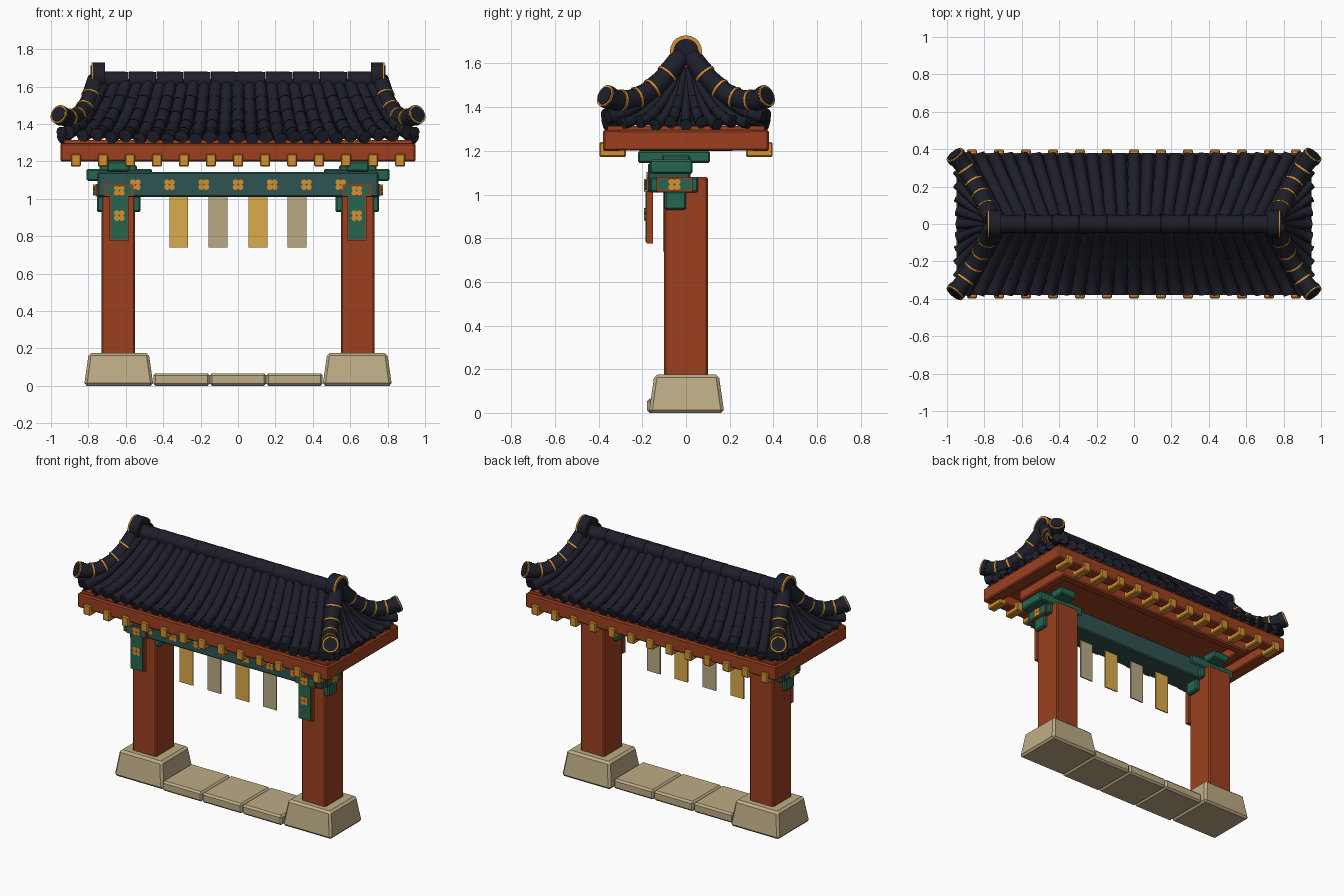
import bpy, bmesh, math
from mathutils import Vector, Matrix
from mathutils.geometry import interpolate_bezier

if "Cube" in bpy.data.objects:
    bpy.data.objects.remove(bpy.data.objects["Cube"])


def material(name, r, g, b):
    m = bpy.data.materials.new(name)
    m.diffuse_color = [((c / 255 + 0.055) / 1.055) ** 2.4 for c in (r, g, b)] + [1]
    m.use_nodes = True
    m.node_tree.nodes["Principled BSDF"].inputs["Base Color"].default_value = m.diffuse_color
    return m


TILE = material("dark_tile", 29, 30, 41)
RED = material("red_wood", 156, 64, 31)
GREEN = material("green_paint", 38, 102, 80)
TEAL = material("teal_beam", 47, 84, 81)
GOLD = material("gold_trim", 212, 144, 48)
YELLOW = material("yellow_cloth", 218, 172, 74)
TAN = material("tan_cloth", 188, 170, 132)
STONE = material("pale_stone", 190, 172, 134)


def finish(name, bm, mat, smooth=False):
    bmesh.ops.recalc_face_normals(bm, faces=bm.faces[:])
    me = bpy.data.meshes.new(name)
    bm.to_mesh(me)
    bm.free()
    me.materials.append(mat)
    ob = bpy.data.objects.new(name, me)
    bpy.context.collection.objects.link(ob)
    if smooth:
        bpy.ops.object.select_all(action='DESELECT')
        ob.select_set(True)
        bpy.context.view_layer.objects.active = ob
        bpy.ops.object.shade_smooth_by_angle(angle=math.radians(40))
    return ob


def box(name, x, y, z, mat, bevel=0.008, taper=0.0):
    """Bevelled box from (min, max) ranges; taper pulls the top in."""
    bm = bmesh.new()
    bmesh.ops.create_cube(bm, size=1)
    for v in bm.verts:
        top = v.co.z > 0
        for i, r in enumerate((x, y, z)):
            s = 1 if v.co[i] > 0 else -1
            inset = taper if top and i < 2 else 0
            v.co[i] = (r[0] + r[1]) / 2 + s * ((r[1] - r[0]) / 2 - inset)
    if bevel:
        bmesh.ops.bevel(bm, geom=bm.edges[:], offset=bevel, segments=1, affect='EDGES')
    return finish(name, bm, mat)


def mx(s, a, b):
    return tuple(sorted((s * a, s * b)))


def tube(bm, pts, radii, n=10):
    """Capped tube along pts; steps in radius give overlapping tiles."""
    rings = []
    for i, p in enumerate(pts):
        d = (pts[min(i + 2, len(pts) - 1)] - pts[max(i - 2, 0)]).normalized()
        up = Vector((0, 0, 1)) if abs(d.z) < 0.95 else Vector((1, 0, 0))
        a = d.cross(up).normalized()
        b = a.cross(d)
        rings.append([bm.verts.new(p + radii[i] * (a * math.cos(k * math.tau / n) + b * math.sin(k * math.tau / n)))
                      for k in range(n)])
    for r, q in zip(rings, rings[1:]):
        for k in range(n):
            bm.faces.new((r[k], r[(k + 1) % n], q[(k + 1) % n], q[k]))
    bm.faces.new(rings[0])
    bm.faces.new(rings[-1])


def stepped(f, count, r0, r1, sub=3):
    """Sample path f(t) in overlapping tile lengths."""
    pts, rad = [], []
    for i in range(count):
        for j in range(sub + 1):
            t = (i + j / sub) / count
            pts.append(f(t))
            rad.append(r0 + (r1 - r0) * j / sub)
    return pts, rad


def flower(name, centre, side=0):
    """Four petal plates; side 0 faces front, +-1 faces that end."""
    bm = bmesh.new()
    for k in range(4):
        a = (k + 0.5) * math.pi / 2
        bmesh.ops.create_cone(bm, cap_ends=True, segments=8, radius1=0.0155, radius2=0.0155, depth=0.008,
                              matrix=Matrix.Translation((0.019 * math.cos(a), 0.019 * math.sin(a), 0)))
    rot = Matrix.Rotation(math.pi / 2, 4, 'Y' if side else 'X')
    bmesh.ops.transform(bm, matrix=Matrix.Translation(centre) @ rot, verts=bm.verts[:])
    finish(name, bm, GOLD)


# Stone footings, posts and stacked brackets
for s in (-1, 1):
    box("footing", mx(s, 0.452, 0.823), (-0.17, 0.175), (0, 0.175), STONE, 0.014, 0.025)
    box("post", mx(s, 0.55, 0.73), (-0.1, 0.1), (0.16, 1.08), RED, 0.008)
    box("bracket_low", mx(s, 0.52, 0.755), (-0.098, 0.0), (0.93, 1.015), GREEN)
    box("bracket_mid", mx(s, 0.525, 0.755), (-0.165, 0.055), (1.01, 1.08), GREEN)
    box("bracket_arm", mx(s, 0.46, 0.81), (-0.165, 0.03), (1.095, 1.16), GREEN)
    box("bracket_top", mx(s, 0.58, 0.70), (-0.22, 0.11), (1.145, 1.2), GREEN)
    box("bracket_cap", mx(s, 0.54, 0.74), (-0.11, 0.02), (1.14, 1.18), GREEN)
    # Framed end panel and hanging front panel
    box("end_frame", mx(s, 0.75, 0.763), (-0.135, 0.03), (1.012, 1.08), RED, 0)
    box("end_panel", mx(s, 0.75, 0.768), (-0.127, 0.022), (1.02, 1.072), GREEN, 0)
    flower("end_flower", (s * 0.77, -0.053, 1.046), s)
    box("hanging_back", mx(s, 0.585, 0.687), (-0.18, -0.152), (0.775, 1.02), RED, 0)
    box("hanging_panel", mx(s, 0.592, 0.68), (-0.186, -0.178), (0.782, 1.015), GREEN, 0)
    box("head_back", mx(s, 0.56, 0.715), (-0.182, -0.15), (1.012, 1.075), RED, 0)
    box("head_panel", mx(s, 0.568, 0.707), (-0.187, -0.178), (1.02, 1.068), GREEN, 0)
    flower("panel_flower", (s * 0.635, -0.188, 0.91))
    flower("head_flower", (s * 0.635, -0.189, 1.043))

# Threshold slabs
for i in (-1, 0, 1):
    box("threshold_slab", (i * 0.302 - 0.151, i * 0.302 + 0.151), (-0.178, 0.14), (0, 0.067), STONE, 0.012)

# Lintel with flowers and cloth strips
box("lintel", (-0.75, 0.75), (-0.175, 0.02), (1.01, 1.143), TEAL)
for i in range(-3, 4):
    flower("lintel_flower", (i * 0.183, -0.176, 1.075))
for i, x in enumerate((-0.317, -0.107, 0.107, 0.315)):
    box("cloth_strip", (x - 0.05, x + 0.05), (-0.106, -0.098), (0.74, 1.02), TAN if i % 2 else YELLOW, 0)

# Eave frame, inner frame and ceiling
for s in (-1, 1):
    box("eave_beam", (-0.95, 0.95), mx(s, 0.30, 0.38), (1.2, 1.296), RED)
    box("eave_end", mx(s, 0.86, 0.95), (-0.38, 0.38), (1.201, 1.295), RED)
    box("inner_beam", (-0.78, 0.78), mx(s, 0.16, 0.22), (1.2, 1.28), RED)
    box("inner_end", mx(s, 0.72, 0.78), (-0.22, 0.22), (1.2, 1.279), RED)
    for i in range(-6, 7):
        box("rafter_tip", (i * 0.1445 - 0.027, i * 0.1445 + 0.027), mx(s, 0.275, 0.397), (1.172, 1.24), GOLD, 0.006)
box("ceiling", (-0.93, 0.93), (-0.36, 0.36), (1.265, 1.314), RED, 0)


# Concave roof surface: side of the ridge, across u, down t
def drop(u, t):
    return 1.326 + 0.287 * (1 - t) ** 1.6 + 0.03 * u ** 4 * t


def slope(s, u, t):
    return Vector((u * (0.74 + 0.195 * t), s * (0.02 + 0.352 * t), drop(u, t)))


def gable(s, v, t):
    return Vector((s * (0.75 + 0.195 * t), v * (0.02 + 0.35 * t), drop(v, t) - 0.02 * (1 - t)))


for s in (-1, 1):
    for f, name, count in ((slope, "roof_slope", 25), (gable, "roof_end", 11)):
        bm = bmesh.new()
        grid = [[bm.verts.new(f(s, u / 6, t / 8) - Vector((0, 0, 0.012))) for t in range(9)] for u in range(-6, 7)]
        for a, b in zip(grid, grid[1:]):
            for k in range(8):
                bm.faces.new((a[k], b[k], b[k + 1], a[k + 1]))
        finish(name + "_deck", bm, TILE)
        bm = bmesh.new()
        for i in range(count):
            u = -0.97 + 1.94 * i / (count - 1)
            big = i % 2 == 0
            k = 1 if f is slope else 0.85
            pts, rad = stepped(lambda t: f(s, u, t) + Vector((0, 0, 0.004 if big else -0.008)),
                               5, 0.032 * k, (0.036 if big else 0.034) * k)
            if f is gable:
                rad = [r * (0.45 + 0.55 * j / len(rad)) for j, r in enumerate(rad)]
            tube(bm, pts, rad)
        finish(name + "_tiles", bm, TILE, True)

# Ridge: overlapping caps and round end blocks with gold rims
bm = bmesh.new()
for i in range(10):
    x = -0.73 + i * 0.146
    tube(bm, [Vector((x + 0.001, 0, 1.632)), Vector((x + 0.145, 0, 1.632))], [0.05, 0.048], 14)
finish("ridge_caps", bm, TILE, True)
box("ridge_core", (-0.74, 0.74), (-0.035, 0.035), (1.5, 1.64), TILE, 0)
for s in (-1, 1):
    for name, x0, x1, r, m in (("ridge_end", 0.71, 0.778, 0.073, TILE), ("ridge_end_rim", 0.774, 0.784, 0.074, GOLD),
                               ("ridge_end_face", 0.78, 0.788, 0.058, TILE)):
        bm = bmesh.new()
        tube(bm, [Vector((s * x0, 0, 1.655)), Vector((s * x1, 0, 1.655))], [r, r], 20)
        finish(name, bm, m, True)

# Upturned hip ridges with gold bands and rimmed ends
for sx in (-1, 1):
    for sy in (-1, 1):
        ctrl = [Vector((x * sx, y * sy, z)) for x, y, z in
                ((0.76, 0.02, 1.64), (0.80, 0.13, 1.47), (0.86, 0.25, 1.39), (0.956, 0.367, 1.45))]
        path = interpolate_bezier(*ctrl, 61)
        at = lambda t: path[round(t * 60)].copy()
        bm = bmesh.new()
        tube(bm, *stepped(at, 5, 0.045, 0.05, 4), 14)
        finish("hip_ridge", bm, TILE, True)
        bm = bmesh.new()
        for k in (12, 24, 36, 48):
            mid, d = path[k], (path[k + 1] - path[k - 1]).normalized() * 0.005
            tube(bm, [mid - d, mid + d], [0.052, 0.052], 14)
        d = (path[60] - path[58]).normalized()
        tube(bm, [path[60] - d * 0.002, path[60] + d * 0.007], [0.0525, 0.0525], 14)
        finish("hip_bands", bm, GOLD, True)
        bm = bmesh.new()
        tube(bm, [path[60] - d * 0.026, path[60]], [0.0535, 0.0535], 14)
        tube(bm, [path[60], path[60] + d * 0.011], [0.043, 0.043], 14)
        finish("hip_end_cap", bm, TILE, True)
